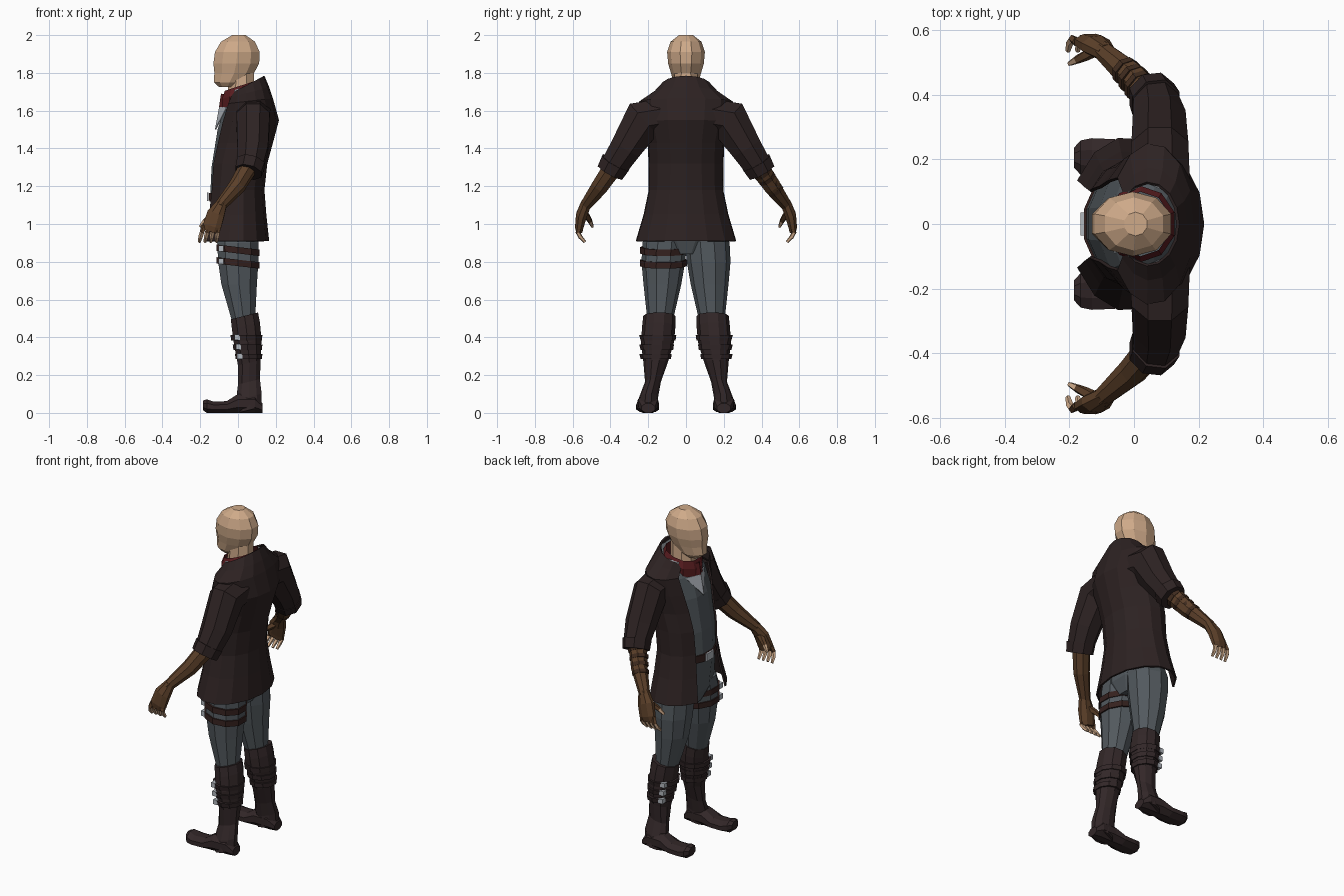
import bpy, bmesh, math
from mathutils import Vector

if "Cube" in bpy.data.objects:
    bpy.data.objects.remove(bpy.data.objects["Cube"])


def material(name, r, g, b):
    m = bpy.data.materials.new(name)
    m.use_nodes = True
    m.diffuse_color = (r, g, b, 1)
    bsdf = m.node_tree.nodes["Principled BSDF"]
    bsdf.inputs["Base Color"].default_value = (r, g, b, 1)
    bsdf.inputs["Roughness"].default_value = 0.8
    return m


SKIN = material("skin", .62, .40, .25)
COAT = material("coat_dark", .026, .016, .016)
BOOT = material("boot_leather", .032, .02, .021)
CLOTH = material("slate_cloth", .085, .1, .112)
GLOVE = material("brown_leather", .105, .05, .022)
WRAP = material("dark_wrap", .05, .024, .013)
RED = material("scarf_red", .1, .012, .014)
STRAP = material("strap_brown", .035, .015, .013)
METAL = material("pale_grey", .45, .48, .52)


def make(name, bm, *mats):
    me = bpy.data.meshes.new(name)
    bmesh.ops.recalc_face_normals(bm, faces=bm.faces)
    bm.to_mesh(me)
    bm.free()
    for m in mats:
        me.materials.append(m)
    ob = bpy.data.objects.new(name, me)
    bpy.context.scene.collection.objects.link(ob)
    return ob


def loft(name, rings, mats, seg_mats=None, closed=True, caps=True):
    """Skin a list of point rings; seg_mats gives a material index per span."""
    bm = bmesh.new()
    rows = [[bm.verts.new(p) for p in r] for r in rings]
    n = len(rows[0])
    for k in range(len(rows) - 1):
        for i in range(n if closed else n - 1):
            j = (i + 1) % n
            f = bm.faces.new((rows[k][i], rows[k][j], rows[k + 1][j], rows[k + 1][i]))
            f.material_index = seg_mats[k] if seg_mats else 0
    if closed and caps:
        bm.faces.new(rows[0])
        f = bm.faces.new(rows[-1])
        f.material_index = seg_mats[-1] if seg_mats else 0
    return make(name, bm, *mats)


def stack(name, levels, mat, n=10, s=1, tilt=0, caps=True, along_x=False):
    """Oval sections (pos, min, max, ymin, ymax) stacked along z, or along x."""
    rings = []
    for pos, a0, a1, y0, y1 in levels:
        ring = []
        for i in range(n):
            t = 2 * math.pi * (i + .5) / n
            k = 1 / math.cos(math.pi / n)
            a = (a0 + a1) / 2 + (a1 - a0) / 2 * k * math.cos(t)
            y = (y0 + y1) / 2 + (y1 - y0) / 2 * k * math.sin(t)
            ring.append((pos, s * y, a) if along_x else (a, s * y, pos + tilt * a))
        rings.append(ring)
    return loft(name, rings, [mat], caps=caps)


def tube(name, path, mats, n=8, s=1, seg_mats=None):
    """Sections (x, y, z, radius across x, other radius) square to the path."""
    pts = [Vector((p[0], s * p[1], p[2])) for p in path]
    rings = []
    for i, p in enumerate(pts):
        d = (pts[min(i + 1, len(pts) - 1)] - pts[max(i - 1, 0)]).normalized()
        u = Vector((1, 0, 0)) - d * d.x
        u.normalize()
        v = d.cross(u)
        ra, rb = path[i][3:]
        rings.append([p + u * ra * math.cos(2 * math.pi * (k + .5) / n)
                      + v * rb * math.sin(2 * math.pi * (k + .5) / n) for k in range(n)])
    return loft(name, rings, mats, seg_mats)


def box(name, loc, size, mat):
    bm = bmesh.new()
    bmesh.ops.create_cube(bm, size=1)
    for v in bm.verts:
        v.co = Vector(a * b for a, b in zip(v.co, size)) + Vector(loc)
    return make(name, bm, mat)


def folded_bib(name, side, tip, top, mat):
    """Two triangles folded down the middle."""
    bm = bmesh.new()
    a, b, c, d = [bm.verts.new(p) for p in (side, tip, (side[0], -side[1], side[2]), top)]
    bm.faces.new((a, b, d))
    bm.faces.new((d, b, c))
    ob = make(name, bm, mat)
    ob.modifiers.new("thickness", "SOLIDIFY").thickness = .006


# head and neck
stack("head", [(1.725, -.1, -.01, -.04, .04), (1.75, -.128, .04, -.062, .062),
               (1.8, -.125, .085, -.076, .076), (1.85, -.13, .112, -.09, .09),
               (1.91, -.122, .115, -.095, .095), (1.965, -.09, .09, -.078, .078),
               (2.0, -.03, .04, -.035, .035)], SKIN)
stack("neck", [(1.62, -.055, .085, -.065, .065), (1.82, -.05, .085, -.06, .06)], SKIN, 8)

# shirt, collar and scarf
stack("shirt", [(.84, -.08, .08, -.1, .1), (.92, -.115, .11, -.2, .2), (1.15, -.147, .11, -.17, .17),
                (1.3, -.14, .13, -.18, .18), (1.5, -.108, .16, -.19, .19),
                (1.62, -.07, .15, -.17, .17), (1.68, -.04, .12, -.1, .1)], CLOTH, 12)
stack("shirt_collar", [(1.62, -.06, .135, -.135, .135), (1.715, -.05, .135, -.118, .118)],
      METAL, 10, tilt=.3, caps=False)
folded_bib("shirt_neckline", (-.06, .09, 1.62), (-.122, 0, 1.5), (-.1, 0, 1.62), METAL)
stack("scarf", [(1.64, -.085, .12, -.11, .11), (1.69, -.085, .125, -.112, .112),
                (1.728, -.07, .11, -.095, .095)], RED, 10, tilt=.33, caps=False)
folded_bib("scarf_point", (-.03, .105, 1.67), (-.11, 0, 1.555), (-.09, 0, 1.69), RED)

# belt
stack("belt", [(1.12, -.152, .115, -.176, .176), (1.165, -.154, .115, -.176, .176)], STRAP, 12)
box("belt_buckle", (-.16, 0, 1.143), (.01, .07, .045), METAL)

# open coat: (z, back x, front x, half width, opening angle, drop at front)
HALF = 6
rows = []
for z, xb, xf, w, ang, drop in [
        (.91, .165, -.2, .27, 150, 0), (1.05, .15, -.175, .228, 150, 0),
        (1.18, .14, -.16, .2, 149, 0), (1.32, .155, -.155, .2, 147, 0),
        (1.43, .185, -.135, .205, 145, 0), (1.55, .217, -.11, .235, 145, .01),
        (1.665, .185, -.075, .25, 145, .03), (1.725, .165, -.06, .175, 143, .06),
        (1.785, .14, -.05, .13, 140, .1)]:
    row = []
    for i in range(-HALF, HALF + 1):
        t = math.radians(ang) * i / HALF
        x = (xb + xf) / 2 + (xb - xf) / 2 * math.cos(t)
        row.append((x, w * math.sin(t), z - drop * (xb - x) / (xb - xf)))
    rows.append(row)
coat = loft("coat", rows, [COAT], closed=False)
coat.modifiers.new("thickness", "SOLIDIFY").thickness = .01

for s, side in ((1, "right"), (-1, "left")):
    # sleeve with turned cuff
    tube(side + "_sleeve", [(.08, .13, 1.57, .1, .1), (.08, .225, 1.555, .095, .118),
                            (.078, .32, 1.4, .088, .09), (.065, .385, 1.3, .072, .078)],
         [COAT], s=s)
    tube(side + "_cuff", [(.068, .372, 1.325, .08, .087), (.055, .4, 1.275, .076, .08)], [COAT], s=s)

    # forearm and gloved hand
    arm = [(.06, .38, 1.31, .05, .055), (-.005, .455, 1.2, .045, .048),
           (-.1, .538, 1.09, .03, .03)]
    tube(side + "_forearm", arm, [GLOVE], s=s)
    tube(side + "_hand", [(-.085, .528, 1.11, .03, .03), (-.118, .552, 1.05, .05, .032),
                          (-.138, .565, .985, .052, .024), (-.145, .565, .96, .045, .018)],
         [GLOVE], s=s)
    for i in range(4):
        tube(f"{side}_finger_{i + 1}",
             [(-.178 + .025 * i, .563, .99, .014, .014), (-.19 + .028 * i, .572, .955, .013, .013),
              (-.198 + .029 * i, .56, .932, .012, .012), (-.204 + .03 * i, .535, .905, .008, .008)],
             [GLOVE, SKIN], 5, s, [0, 1, 1])
    tube(side + "_thumb", [(-.115, .54, 1.06, .022, .02), (-.15, .52, 1.035, .017, .017),
                           (-.175, .508, 1.015, .014, .014), (-.2, .495, .985, .008, .008)],
         [GLOVE, SKIN], 5, s, [0, 0, 1])

    # trouser leg
    stack(side + "_trouser_leg", [(.96, -.11, .11, .0, .2), (.9, -.11, .108, .0, .225),
                                  (.8, -.105, .108, .01, .23), (.68, -.088, .1, .03, .22),
                                  (.48, -.03, .09, .075, .2)], CLOTH, s=s)

    # boot shaft, straps and buckles
    stack(side + "_boot_shaft", [(.0, .0, .125, .15, .255), (.07, -.01, .125, .15, .245),
                                 (.15, .0, .116, .135, .215), (.25, .0, .12, .1, .222),
                                 (.36, -.02, .124, .068, .234), (.45, -.032, .116, .06, .228),
                                 (.505, -.038, .106, .06, .222)], BOOT, s=s, tilt=.25).location.z = -.0
    for i in range(3):
        z = .3 + .05 * i
        grow = .012 * i
        stack(f"{side}_boot_strap_{i + 1}",
              [(z - .016, -.012 - grow, .127, .084 - grow, .236),
               (z + .012, -.016 - grow, .129, .08 - grow, .243)], BOOT, s=s)
        box(f"{side}_boot_buckle_{i + 1}", (.01 - .007 * i, s * .218, z), (.028, .03, .028), METAL)
    stack(side + "_boot_foot", [(.13, 0, .05, .165, .235), (.09, 0, .1, .148, .252),
                                (.0, 0, .1, .148, .255), (-.06, 0, .062, .142, .262),
                                (-.13, 0, .06, .142, .265), (-.165, .0, .072, .152, .258),
                                (-.186, .015, .065, .175, .235)], BOOT, 8, s, along_x=True)

# wrapped bands on one forearm
start, end = Vector((.055, .386, 1.3)), Vector((-.03, .477, 1.172))
for i in range(4):
    a = start.lerp(end, .12 + i * .25)
    b = start.lerp(end, .24 + i * .25)
    r = .056 - .003 * i
    tube(f"forearm_wrap_{i + 1}", [(*a, r, r), (*b, r - .001, r - .001)], [WRAP])

# thigh straps on one leg
for i, z in enumerate((.862, .795)):
    stack(f"thigh_strap_{i + 1}", [(z - .018, -.113, .115, .002, .238),
                                   (z + .016, -.115, .115, .0, .237)], STRAP, s=-1, tilt=-.12)
    box(f"thigh_buckle_{i + 1}", (-.085, -.19, z + .008), (.035, .04, .03), METAL)
